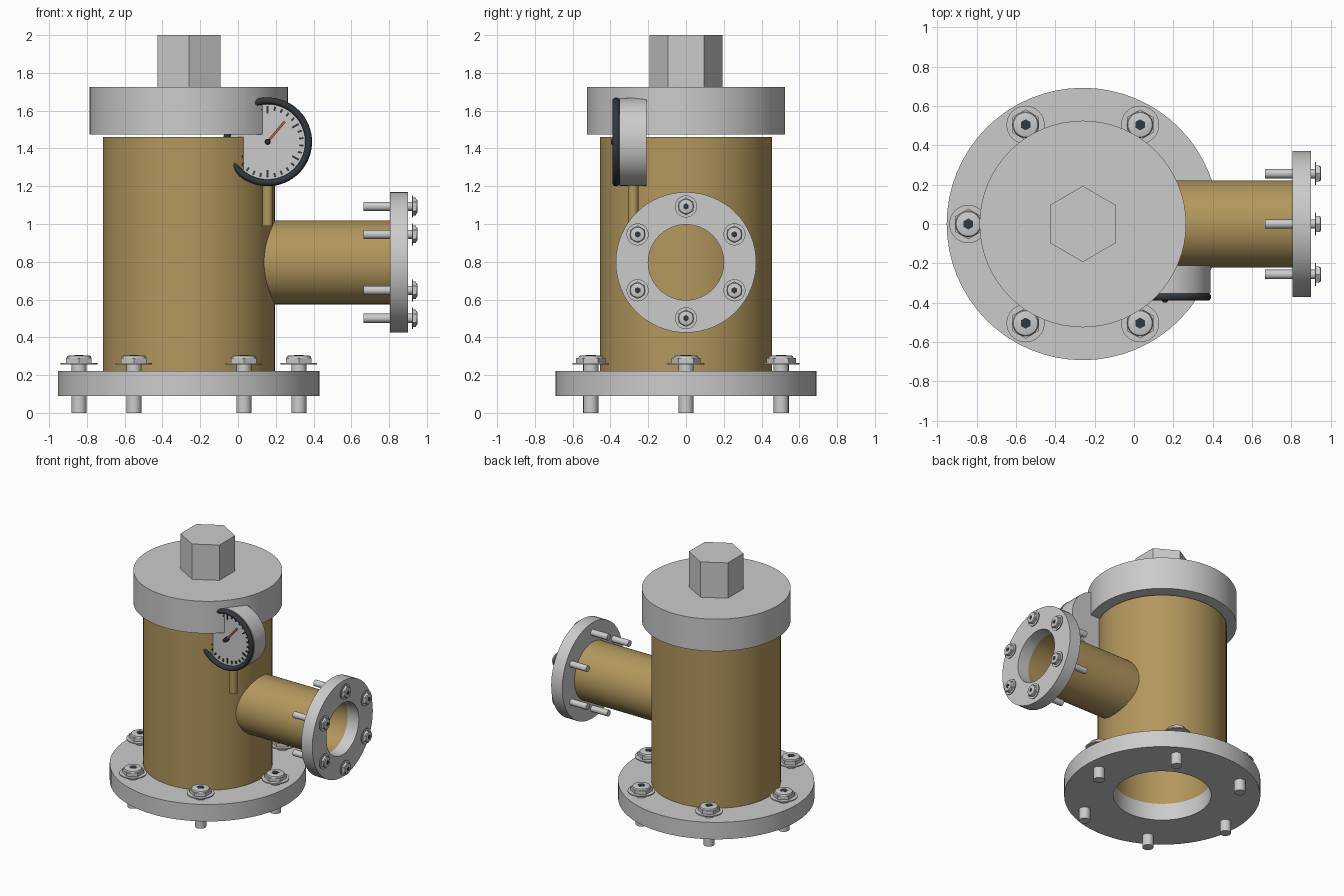
import bpy, bmesh
from math import pi, cos, sin, radians
from mathutils import Matrix, Vector

if "Cube" in bpy.data.objects:
    bpy.data.objects.remove(bpy.data.objects["Cube"])


def material(name, rgb):
    m = bpy.data.materials.new(name)
    m.diffuse_color = (*rgb, 1)
    m.use_nodes = True
    m.node_tree.nodes["Principled BSDF"].inputs["Base Color"].default_value = m.diffuse_color
    return m


BRASS = material("brass", (0.45, 0.31, 0.11))
STEEL = material("light_steel", (0.62, 0.63, 0.64))
WHITE = material("dial_white", (0.72, 0.72, 0.70))
DARK = material("dark_rubber", (0.03, 0.04, 0.05))
RED = material("needle_red", (0.55, 0.10, 0.05))


def revolve(bm, profile, seg=64, ring=False, mat=0):
    """Revolve (radius, height) points around z; a ring joins last to first."""
    rows = []
    for r, h in profile:
        rows.append([bm.verts.new((r * cos(2 * pi * i / seg), r * sin(2 * pi * i / seg), h))
                     for i in range(seg)])
    pairs = list(zip(rows, rows[1:]))
    if ring:
        pairs.append((rows[-1], rows[0]))
    faces = [bm.faces.new((a[i], a[(i + 1) % seg], b[(i + 1) % seg], b[i]))
             for a, b in pairs for i in range(seg)]
    if not ring:
        faces += [bm.faces.new(rows[0][::-1]), bm.faces.new(rows[-1])]
    for f in faces:
        f.material_index = mat


def place(name, mesh, matrix):
    ob = bpy.data.objects.new(name, mesh)
    bpy.context.collection.objects.link(ob)
    ob.matrix_world = matrix
    return ob


def finish(name, bm, mats, matrix=Matrix(), smooth=True):
    bmesh.ops.recalc_face_normals(bm, faces=bm.faces)
    me = bpy.data.meshes.new(name)
    bm.to_mesh(me)
    bm.free()
    for m in mats:
        me.materials.append(m)
    ob = place(name, me, matrix)
    if smooth:
        bpy.ops.object.select_all(action='DESELECT')
        ob.select_set(True)
        bpy.context.view_layer.objects.active = ob
        bpy.ops.object.shade_smooth_by_angle(angle=radians(35))
    return ob


def lathe(name, profile, matrix, mat=None, seg=64, ring=False):
    bm = bmesh.new()
    revolve(bm, profile, seg, ring)
    return finish(name, bm, [mat] if mat else [], matrix, seg > 8)


def tube(name, r_in, r_out, a, b, matrix, mat=None):
    return lathe(name, [(r_in, a), (r_out, a), (r_out, b), (r_in, b)], matrix, mat, ring=True)


def bolt_circle(name, s, length, radius, count, frame, seat, phase, spin):
    """Hex flange bolts: washer at local z = 0, shank downwards, dark socket."""
    bm = bmesh.new()
    revolve(bm, [(0.04 * s, -length), (0.04 * s, 0)], 20)
    revolve(bm, [(0.097 * s, 0), (0.097 * s, 0.009 * s)], 32)
    revolve(bm, [(0.078 * s, 0.009 * s), (0.078 * s, 0.036 * s)], 6)
    revolve(bm, [(0.066 * s, 0.036 * s), (0.062 * s, 0.046 * s), (0.05 * s, 0.05 * s)], 32)
    revolve(bm, [(0.028 * s, 0.04 * s), (0.028 * s, 0.0515 * s)], 6, mat=1)
    first = None
    for i in range(count):
        a = phase + 2 * pi * i / count
        m = (frame @ Matrix.Translation((radius * cos(a), radius * sin(a), seat))
             @ Matrix.Rotation(spin, 4, 'Z'))
        if first is None:
            first = finish(f"{name}_1", bm, [STEEL, DARK], m)
        else:
            place(f"{name}_{i + 1}", first.data, m)


# Main column: base flange, brass body, cap, hex top
main = Matrix.Translation((-0.26, 0, 0))
tube("base_flange", 0.345, 0.692, 0.09, 0.222, main)
tube("main_body", 0.345, 0.456, 0.222, 1.46, main, BRASS)
lathe("cap", [(0.525, 1.475), (0.525, 1.725)], main)
lathe("hex_top", [(0.193, 1.725), (0.193, 2.0)], main @ Matrix.Rotation(pi / 2, 4, 'Z'), seg=6)
bolt_circle("base_bolt", 1.0, 0.255, 0.582, 6, main, 0.255, 0, pi / 2)

# Side outlet along +x
side = Matrix.Translation((0, 0, 0.797)) @ Matrix.Rotation(pi / 2, 4, 'Y')
tube("side_pipe", 0.2, 0.222, 0.09, 0.805, side, BRASS)
tube("side_flange", 0.2, 0.372, 0.805, 0.90, side)
bolt_circle("side_bolt", 0.6, 0.255, 0.296, 6, side, 0.92, 0, 0)

# Pressure gauge facing -y
gauge = Matrix.Translation((0.157, 0, 1.435)) @ Matrix.Rotation(pi / 2, 4, 'X')
lathe("gauge_case", [(0.233, 0.21), (0.233, 0.352)], gauge, WHITE)
rim = [(0.217 + 0.018 * cos(2 * pi * k / 12), 0.37 + 0.02 * sin(2 * pi * k / 12))
       for k in range(12)]
lathe("gauge_rim", rim, gauge, DARK, ring=True)
lathe("gauge_hub", [(0.016, 0.35), (0.016, 0.39), (0.01, 0.398)], gauge, DARK, seg=20)
lathe("gauge_stem", [(0.028, 0.99), (0.028, 1.22)],
      Matrix.Translation((0.157, -0.28, 0)), BRASS, seg=24)


def bar(bm, angle, r0, r1, width, z0, z1):
    """Thin radial box on the dial."""
    m = (Matrix.Rotation(angle, 4, 'Z') @ Matrix.Translation(((r0 + r1) / 2, 0, (z0 + z1) / 2))
         @ Matrix.Diagonal((r1 - r0, width, z1 - z0, 1)))
    bmesh.ops.create_cube(bm, size=1, matrix=m)


# Dial marks and needle
bm = bmesh.new()
for i in range(30):
    bar(bm, -pi / 2 + 2 * pi * i / 30, 0.15 if i % 5 == 0 else 0.168, 0.19, 0.01, 0.35, 0.358)
finish("dial_marks", bm, [DARK], gauge, False)
bm = bmesh.new()
bar(bm, radians(50), 0.0, 0.14, 0.013, 0.362, 0.372)
finish("dial_needle", bm, [RED], gauge, False)
